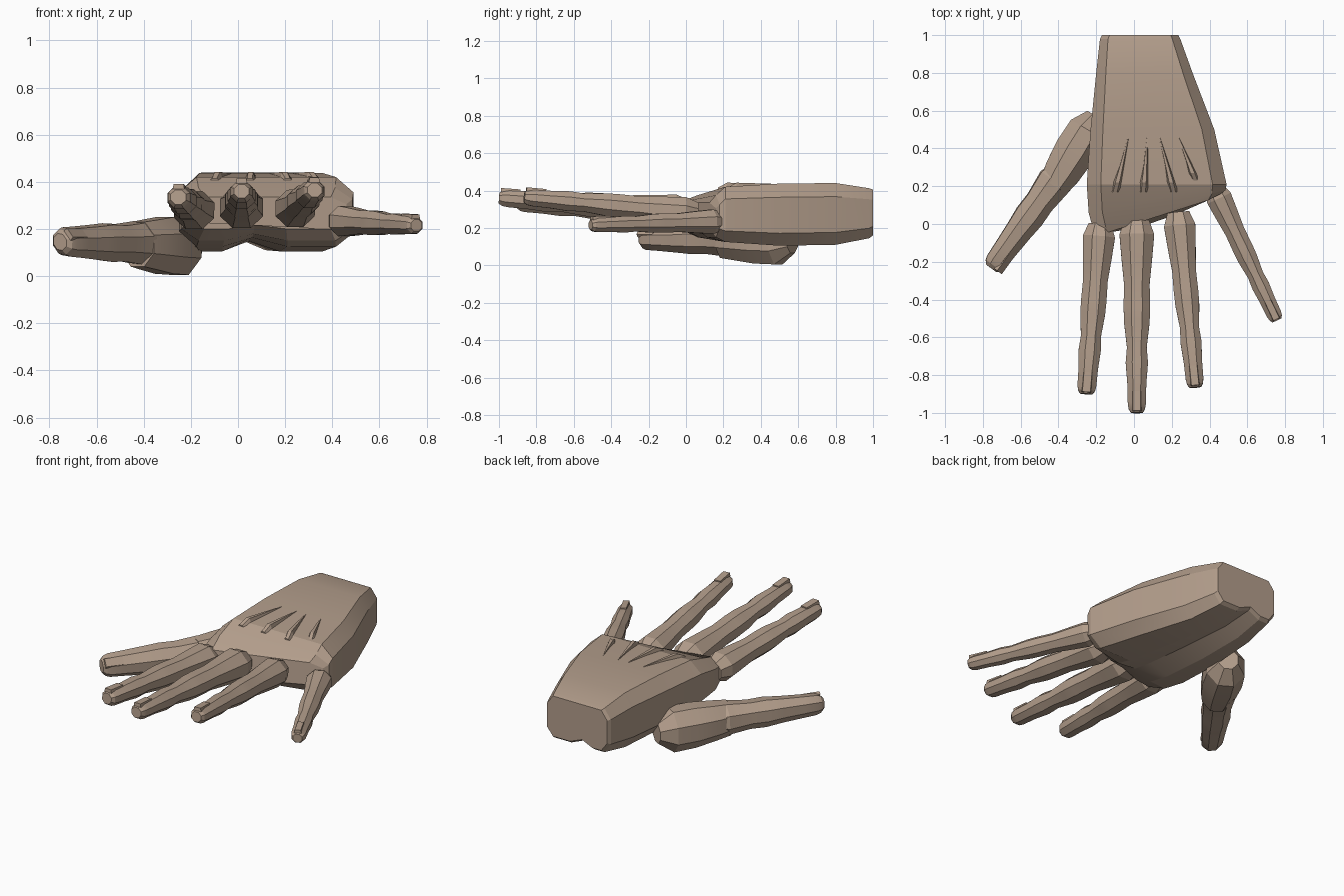
import bpy, bmesh, math
from mathutils import Vector, Matrix

if "Cube" in bpy.data.objects:
    bpy.data.objects.remove(bpy.data.objects["Cube"])

skin = bpy.data.materials.new("tan_skin")
skin.use_nodes = True
COLOUR = (0.45, 0.34, 0.26, 1)
skin.diffuse_color = COLOUR
skin.node_tree.nodes["Principled BSDF"].inputs["Base Color"].default_value = COLOUR


def finish(name, bm, angle=22):
    bmesh.ops.recalc_face_normals(bm, faces=bm.faces)
    mesh = bpy.data.meshes.new(name)
    bm.to_mesh(mesh)
    bm.free()
    mesh.materials.append(skin)
    ob = bpy.data.objects.new(name, mesh)
    bpy.context.collection.objects.link(ob)
    bpy.ops.object.select_all(action='DESELECT')
    ob.select_set(True)
    bpy.context.view_layer.objects.active = ob
    bpy.ops.object.shade_smooth_by_angle(angle=math.radians(angle))
    return ob


def loft(name, rings, angle=22):
    """Skin a list of equal point loops and cap both ends."""
    bm = bmesh.new()
    loops = [[bm.verts.new(p) for p in ring] for ring in rings]
    n = len(loops[0])
    for a, b in zip(loops, loops[1:]):
        for i in range(n):
            j = (i + 1) % n
            bm.faces.new((a[i], a[j], b[j], b[i]))
    bm.faces.new(loops[0])
    bm.faces.new(loops[-1])
    return finish(name, bm, angle)


def frame(base, tip, roll=0):
    """Direction, sideways and upward axes of a limb."""
    d = (Vector(tip) - Vector(base)).normalized()
    side = d.cross(Vector((0, 0, 1))).normalized()
    turn = Matrix.Rotation(roll, 3, d)
    return d, turn @ side, turn @ side.cross(d)


def tube(name, base, tip, profile, roll=0):
    """Eight-sided limb; profile holds (fraction, half width, half height)."""
    base, tip = Vector(base), Vector(tip)
    d, side, up = frame(base, tip, roll)
    k = 1 / math.cos(math.pi / 8)
    rings = []
    for t, w, h in profile:
        c = base.lerp(tip, t)
        rings.append([c + side * (w * k * math.cos(a)) + up * (h * k * math.sin(a))
                      for a in [(i + 0.5) * math.pi / 4 for i in range(8)]])
    return loft(name, rings)


def nail(name, base, tip, r, roll=0):
    """Raised plate at the end of a finger."""
    base, tip = Vector(base), Vector(tip)
    d, side, up = frame(base, tip, roll)
    c = tip - d * 0.06 + up * (r * 0.92)
    bm = bmesh.new()
    bmesh.ops.create_cube(bm, size=1)
    for v in bm.verts:
        x, y, z = v.co
        w = r * (1.0 if z < 0 else 0.85)
        v.co = c + side * (x * w) + d * (y * 0.105) + up * (z * 0.02)
    finish(name, bm)


# Palm: sections given as left y, right y, left x, right x, bottom z, top z
section = [(0.1, 0), (0.25, 0), (0.42, 0.13), (0.62, 0), (0.9, 0), (1, 0.2),
           (1, 0.78), (0.9, 1), (0.1, 1), (0, 0.78), (0, 0.22)]
stations = [(1.0, 1.0, -0.17, 0.235, 0.16, 0.405),
            (0.98, 0.98, -0.18, 0.245, 0.145, 0.412),
            (0.8, 0.8, -0.2, 0.31, 0.11, 0.44),
            (0.5, 0.5, -0.23, 0.425, 0.105, 0.437),
            (0.21, 0.21, -0.25, 0.49, 0.125, 0.42),
            (0.06, 0.18, -0.24, 0.485, 0.15, 0.375),
            (-0.05, 0.16, -0.21, 0.46, 0.2, 0.335)]
loft("palm", [[(xl + (xr - xl) * u, yl + (yr - yl) * u ** 1.7, zb + (zt - zb) * v)
               for u, v in section] for yl, yr, xl, xr, zb, zt in stations], 15)

# Tendon ridges on the back of the hand, widest at the knuckles
for name, x0, y0, x1 in (("index", -0.1, 0.17, -0.03), ("middle", 0.05, 0.17, 0.07),
                         ("ring", 0.21, 0.17, 0.135), ("little", 0.33, 0.22, 0.235)):
    def ring(y, w, z):
        x = x0 + (x1 - x0) * (y - y0) / (0.46 - y0)
        return [(x - w, y, 0.395), (x + w, y, 0.395), (x + w * 0.35, y, z), (x - w * 0.35, y, z)]
    loft(name + "_tendon", [ring(y0, 0.03, 0.415), ring(y0 + 0.05, 0.032, 0.442),
                            ring(0.46, 0.005, 0.436)], 10)

# Fingers: base, tip, half width at base and tip
fingers = {
    "index": ((-0.18, 0.0, 0.275), (-0.253, -0.9, 0.335), 0.085, 0.05),
    "middle": ((0.015, 0.02, 0.285), (0.015, -1.0, 0.36), 0.092, 0.048),
    "ring": ((0.235, 0.06, 0.28), (0.325, -0.865, 0.365), 0.083, 0.047),
    "little": ((0.425, 0.19, 0.235), (0.757, -0.51, 0.215), 0.068, 0.04),
}
# Fraction along the finger, blend from base to tip width, scale
shape = [(0, 0, 0.7), (0.075, 0, 1), (0.2, 0.25, 1), (0.33, 0.5, 0.97), (0.45, 0.5, 1.0),
         (0.53, 0.55, 1.0), (0.66, 0.85, 0.96), (0.74, 0.75, 1.0), (0.85, 0.95, 1),
         (0.95, 1, 1), (0.98, 1, 0.9), (1, 1, 0.65)]
for name, (base, tip, r0, r1) in fingers.items():
    prof = [(t, (r0 + (r1 - r0) * b) * s, (r0 + (r1 - r0) * b) * s * 0.95) for t, b, s in shape]
    tube(name + "_finger", base, tip, prof)
    nail(name + "_nail", base, tip, r1)

# Thumb: broad root below the palm edge, then the tapering outer part
tube("thumb_root", (-0.2, 0.57, 0.125), (-0.425, 0.2, 0.135),
     [(0, 0.055, 0.06), (0.2, 0.105, 0.122), (0.5, 0.11, 0.12), (0.8, 0.098, 0.105),
      (1, 0.08, 0.095)])
thumb = ((-0.39, 0.265, 0.14), (-0.755, -0.235, 0.145))
TURN = -math.radians(50)
tube("thumb_tip", *thumb,
     [(0, 0.07, 0.075), (0.08, 0.09, 0.09), (0.3, 0.078, 0.075), (0.45, 0.08, 0.078),
      (0.6, 0.074, 0.068), (0.8, 0.066, 0.06), (0.93, 0.062, 0.055), (0.97, 0.054, 0.048),
      (1, 0.036, 0.032)], TURN)
nail("thumb_nail", *thumb, 0.056, TURN)
